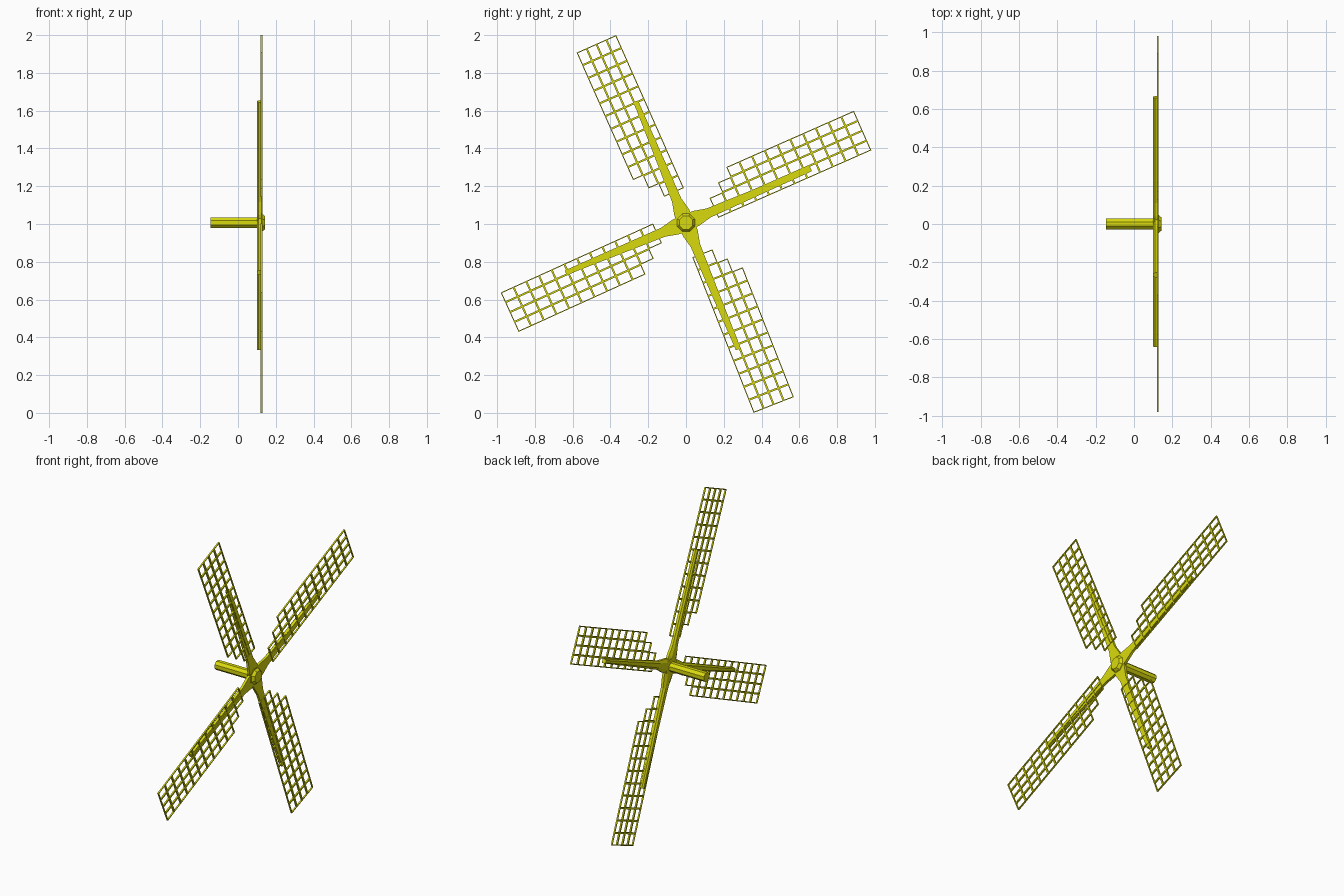
import bpy, bmesh
from math import radians, pi
from mathutils import Matrix, Vector

old = bpy.data.objects.get("Cube")
if old:
    bpy.data.objects.remove(old, do_unlink=True)

yellow = bpy.data.materials.new("olive_yellow")
yellow.use_nodes = True
COLOUR = (0.7, 0.7, 0.004, 1)
yellow.diffuse_color = COLOUR
yellow.node_tree.nodes["Principled BSDF"].inputs["Base Color"].default_value = COLOUR

HUB = Vector((0, 0, 1.007))


def finish(name, bm):
    bmesh.ops.recalc_face_normals(bm, faces=bm.faces)
    mesh = bpy.data.meshes.new(name)
    bm.to_mesh(mesh)
    bm.free()
    mesh.materials.append(yellow)
    obj = bpy.data.objects.new(name, mesh)
    bpy.context.collection.objects.link(obj)
    return obj


def prism(name, x0, r0, x1, r1, sides=8):
    """Faceted, optionally tapered prism along x through the hub."""
    bm = bmesh.new()
    place = (Matrix.Translation(HUB + Vector(((x0 + x1) / 2, 0, 0)))
             @ Matrix.Rotation(pi / 2, 4, 'Y') @ Matrix.Rotation(pi / 8, 4, 'Z'))
    bmesh.ops.create_cone(bm, cap_ends=True, segments=sides, radius1=r0,
                          radius2=r1, depth=x1 - x0, matrix=place)
    return finish(name, bm)


def arm(name, angle, length):
    """Tapered spar, flared at the root, chamfered along its back."""
    bm = bmesh.new()
    rings = []
    for u, w in ((0, 0.045), (0.06, 0.042), (0.13, 0.026), (length, 0.013)):
        section = ((0.125, -w), (0.125, w), (0.109, w),
                   (0.1, w * 0.5), (0.1, -w * 0.5), (0.109, -w))
        rings.append([bm.verts.new((x, u, v)) for x, v in section])
    n = len(rings[0])
    for a, b in zip(rings, rings[1:]):
        for i in range(n):
            j = (i + 1) % n
            bm.faces.new((a[i], a[j], b[j], b[i]))
    bm.faces.new(rings[0])
    bm.faces.new(rings[-1])
    bm.transform(Matrix.Translation(HUB) @ Matrix.Rotation(angle, 4, 'X'))
    return finish(name, bm)


def sail(name, angle, tip_y, tip_z):
    """Stepped lattice hung from its outer tip corner."""
    cell_u, cell_v, rows = 0.0738, 0.0572, 12
    bm = bmesh.new()
    for col, skipped in enumerate((0, 0, 1, 2)):
        for row in range(rows - skipped):
            u, v = -row * cell_u, col * cell_v
            bm.faces.new([bm.verts.new((0.1195, a, b)) for a, b in
                          ((u, v), (u, v + cell_v), (u - cell_u, v + cell_v), (u - cell_u, v))])
    bmesh.ops.remove_doubles(bm, verts=bm.verts, dist=0.001)
    holes = list(bm.faces)
    bmesh.ops.inset_individual(bm, faces=holes, thickness=0.0072)
    bmesh.ops.delete(bm, geom=holes, context='FACES')
    made = bmesh.ops.extrude_face_region(bm, geom=list(bm.faces), use_keep_orig=True)
    bmesh.ops.translate(bm, vec=(0.0095, 0, 0),
                        verts=[g for g in made["geom"] if isinstance(g, bmesh.types.BMVert)])
    bm.transform(Matrix.Translation((0, tip_y, tip_z)) @ Matrix.Rotation(angle, 4, 'X'))
    return finish(name, bm)


# Shaft, hub and chamfered cap
prism("shaft", -0.145, 0.03, 0.11, 0.03)
prism("hub", 0.1, 0.056, 0.127, 0.056)
prism("hub_cap", 0.126, 0.052, 0.143, 0.038)

# Four spars: name, tilt, length
for i, (side, tilt, length) in enumerate((("back", 23.3, 0.72), ("upper", 22.5, 0.695),
                                          ("front", 22.6, 0.69), ("lower", 22.4, 0.725))):
    arm(side + "_arm", radians(tilt + 90 * i), length)

# Four lattice sails: name, tilt, tip corner
for i, (side, tilt, y, z) in enumerate((("back", 23.8, 0.981, 1.39), ("upper", 23.9, -0.37, 2.0),
                                        ("front", 24.4, -0.981, 0.637), ("lower", 21.5, 0.358, 0.0))):
    sail(side + "_sail", radians(tilt + 90 * i), y, z)
